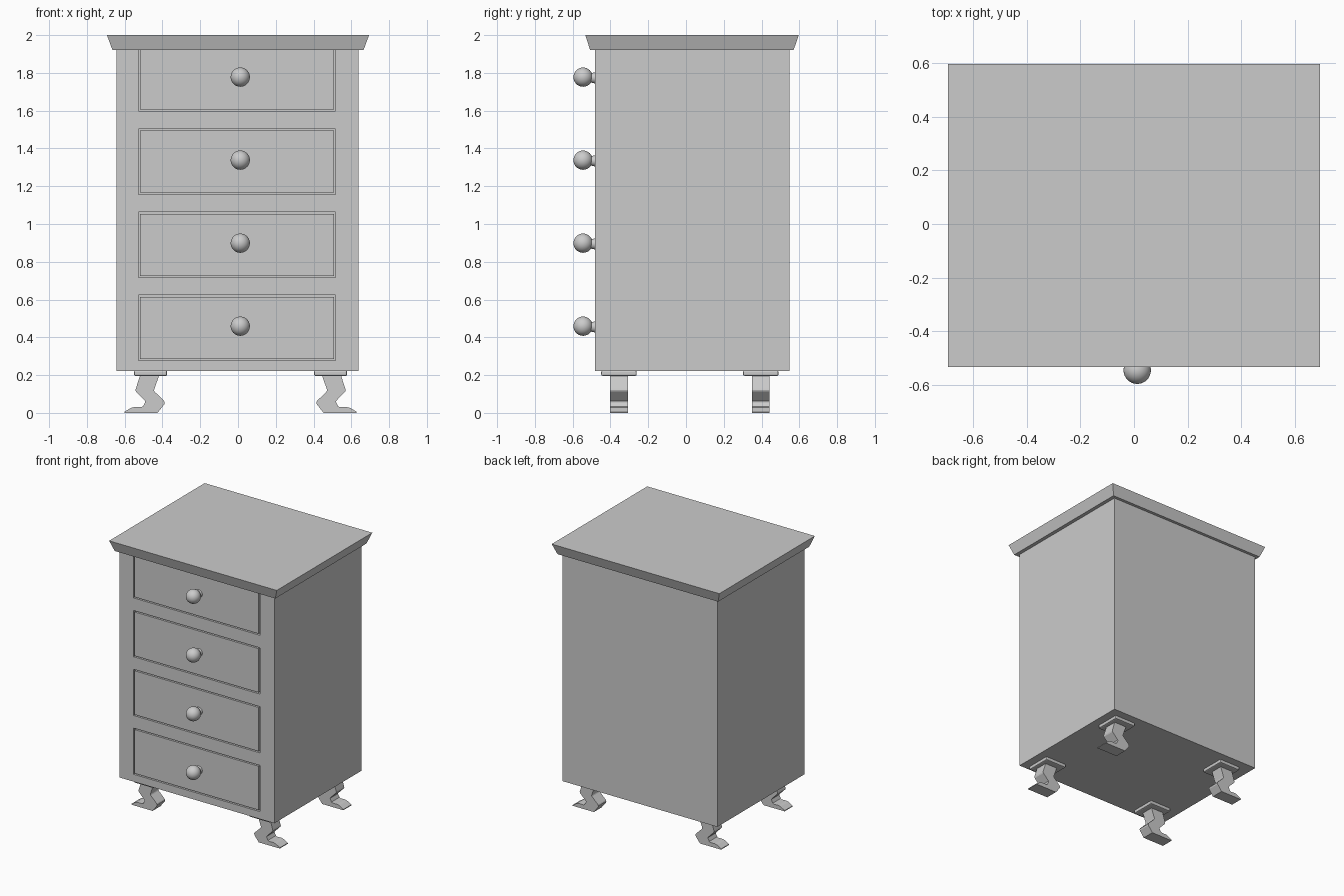
import bpy, bmesh
from mathutils import Matrix, Vector

if "Cube" in bpy.data.objects:
    bpy.data.objects.remove(bpy.data.objects["Cube"])


def make_object(name, bm):
    bmesh.ops.recalc_face_normals(bm, faces=bm.faces)
    mesh = bpy.data.meshes.new(name)
    bm.to_mesh(mesh)
    bm.free()
    ob = bpy.data.objects.new(name, mesh)
    bpy.context.collection.objects.link(ob)
    return ob


def add_box(bm, lo, hi):
    lo, hi = Vector(lo), Vector(hi)
    m = Matrix.Translation((lo + hi) / 2) @ Matrix.Diagonal((*(hi - lo), 1))
    return bmesh.ops.create_cube(bm, size=1, matrix=m)["verts"]


def box(name, lo, hi):
    bm = bmesh.new()
    add_box(bm, lo, hi)
    return make_object(name, bm)


def shade_smooth(ob):
    bpy.ops.object.select_all(action='DESELECT')
    ob.select_set(True)
    bpy.context.view_layer.objects.active = ob
    bpy.ops.object.shade_smooth_by_angle(angle=0.6)


FRONT, BACK = -0.481, 0.548
X0, X1 = -0.528, 0.517      # drawer opening
GAP = 0.009
BOTTOMS = [0.277 + 0.44 * i for i in range(4)]
HEIGHT, DEPTH = 0.346, 0.04

# Carcass with four drawer openings
cabinet = box("cabinet", (-0.643, FRONT, 0.222), (0.638, BACK, 1.922))
bm = bmesh.new()
for z in BOTTOMS:
    add_box(bm, (X0, FRONT - 0.1, z), (X1, FRONT + DEPTH, z + HEIGHT))
cutter = make_object("drawer_opening_cutter", bm)
cutter.hide_render = True
cutter.hide_viewport = True
cut = cabinet.modifiers.new("drawer_openings", 'BOOLEAN')
cut.operation = 'DIFFERENCE'
cut.solver = 'EXACT'
cut.object = cutter

# Top board, sloping outwards to its upper edge
bm = bmesh.new()
for v in add_box(bm, (-0.665, -0.508, 1.922), (0.665, 0.57, 2.0)):
    if v.co.z > 1.96:
        v.co.x += 0.029 if v.co.x > 0 else -0.029
        v.co.y += 0.027 if v.co.y > 0 else -0.025
make_object("top_board", bm)

# Drawers and knobs
for i, z in enumerate(BOTTOMS, 1):
    box(f"drawer_{i}", (X0 + GAP, FRONT, z + GAP),
        (X1 - GAP, FRONT + DEPTH + 0.005, z + HEIGHT - GAP))
    bm = bmesh.new()
    kz = 0.459 + 0.4395 * (i - 1)
    turn = Matrix.Rotation(1.5707963, 4, 'X')
    bmesh.ops.create_uvsphere(bm, u_segments=32, v_segments=16, radius=0.051,
                              matrix=Matrix.Translation((0.012, -0.545, kz)) @ turn)
    bmesh.ops.create_cone(bm, cap_ends=True, segments=32, radius1=0.031, radius2=0.022,
                          depth=0.04,
                          matrix=Matrix.Translation((0.012, -0.495, kz - 0.004)) @ turn)
    shade_smooth(make_object(f"drawer_knob_{i}", bm))

# Curved bracket legs: side profile (outward, z) extruded along y, under a bevelled plate
PROFILE = [(-0.046, 0.2), (0.055, 0.2), (0.078, 0.128), (0.08, 0.12), (0.077, 0.112),
           (0.03, 0.064), (0.029, 0.056), (0.04, 0.035), (0.05, 0.03), (0.085, 0.031),
           (0.105, 0.026), (0.138, 0.006), (0.138, 0.0), (-0.037, 0.0),
           (-0.073, 0.046), (-0.075, 0.056), (-0.071, 0.064),
           (-0.022, 0.112), (-0.019, 0.118), (-0.02, 0.126)]
for side, cx, s in (("left", -0.463, -1), ("right", 0.49, 1)):
    for end, cy in (("front", -0.355), ("back", 0.396)):
        bm = bmesh.new()
        verts = [bm.verts.new((cx + s * x, cy - 0.047, z)) for x, z in PROFILE]
        face = bm.faces.new(verts)
        ext = bmesh.ops.extrude_face_region(bm, geom=[face])["geom"]
        bmesh.ops.translate(bm, vec=(0, 0.094, 0),
                            verts=[g for g in ext if isinstance(g, bmesh.types.BMVert)])
        make_object(f"{end}_{side}_leg", bm)
        plate = box(f"{end}_{side}_leg_plate", (cx - 0.088, cy - 0.094, 0.196),
                    (cx + 0.088, cy + 0.094, 0.224))
        bev = plate.modifiers.new("rounded_edges", 'BEVEL')
        bev.width = 0.008
        bev.segments = 2
